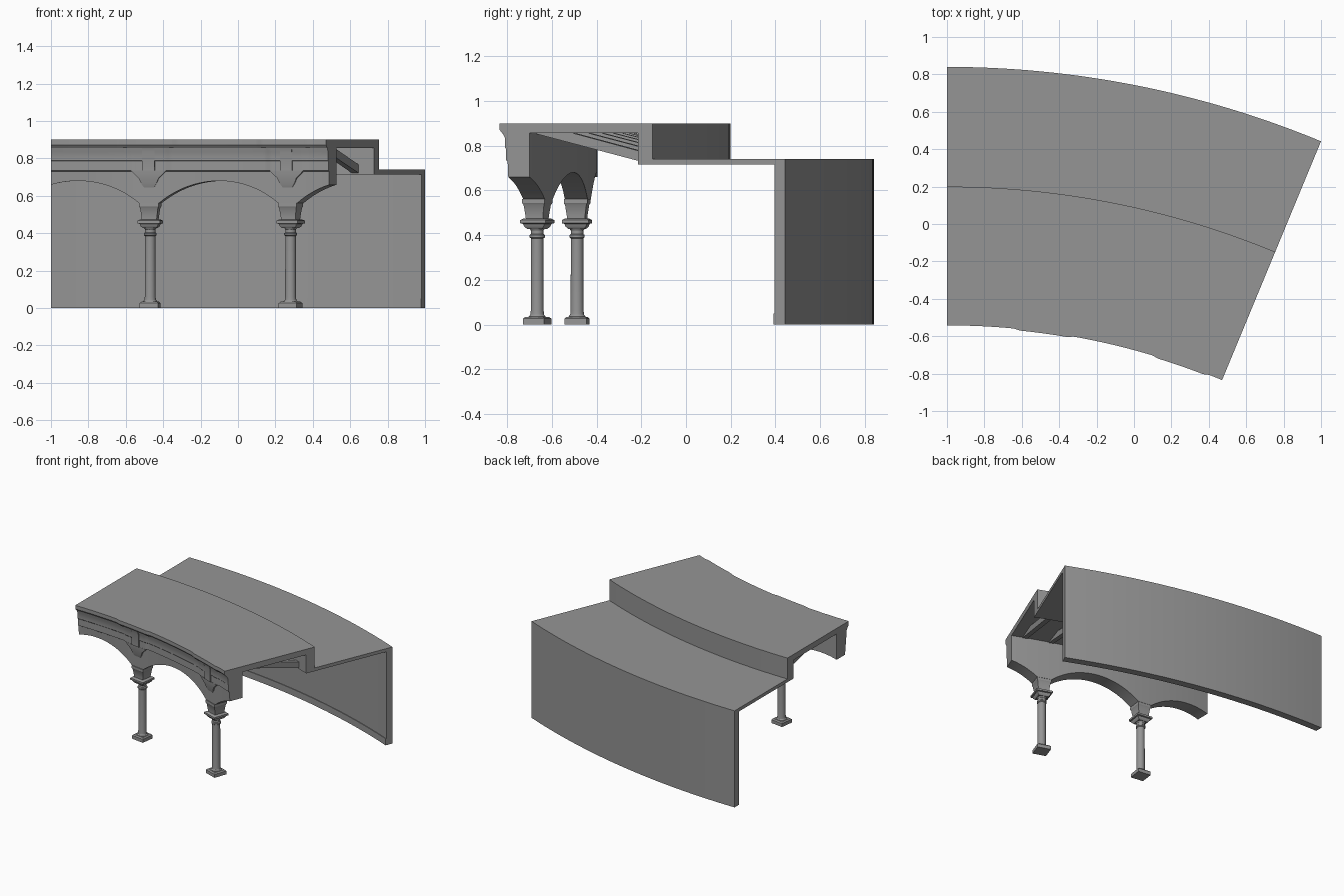
import bpy, bmesh, math

if "Cube" in bpy.data.objects:
    bpy.data.objects.remove(bpy.data.objects["Cube"])

CY = -4.386                # arc centre at (-1, CY)
SWEEP = 22.5               # degrees, measured from +y towards +x
COLS = [7.75, 19.0]        # column angles
R_COL = 3.935

# Dark grey stone
STONE = bpy.data.materials.new("grey_stone")
STONE.diffuse_color = (.3, .3, .3, 1)
STONE.use_nodes = True
STONE.node_tree.nodes["Principled BSDF"].inputs["Base Color"].default_value = STONE.diffuse_color


def polar(r, deg, z):
    t = math.radians(deg)
    return (-1 + r * math.sin(t), CY + r * math.cos(t), z)


def finish(name, bm, smooth=32):
    bmesh.ops.recalc_face_normals(bm, faces=bm.faces)
    me = bpy.data.meshes.new(name)
    bm.to_mesh(me)
    bm.free()
    me.materials.append(STONE)
    ob = bpy.data.objects.new(name, me)
    bpy.context.collection.objects.link(ob)
    bpy.ops.object.select_all(action='DESELECT')
    ob.select_set(True)
    bpy.context.view_layer.objects.active = ob
    bpy.ops.object.shade_smooth_by_angle(angle=math.radians(smooth))
    return ob


def loft(name, rings):
    """Skin a list of closed point rings and cap both ends."""
    bm = bmesh.new()
    vs = [[bm.verts.new(p) for p in ring] for ring in rings]
    n = len(vs[0])
    for a, b in zip(vs, vs[1:]):
        for i in range(n):
            j = (i + 1) % n
            bm.faces.new((a[i], a[j], b[j], b[i]))
    bm.faces.new(vs[0])
    bm.faces.new(vs[-1])
    return finish(name, bm)


def arc_sweep(name, profile, a0=0, a1=SWEEP, steps=32):
    """Sweep an (r, z) profile, or a function giving one, round the arc."""
    rings = []
    for k in range(steps + 1):
        a = a0 + (a1 - a0) * k / steps
        prof = profile(a) if callable(profile) else profile
        rings.append([polar(r, a, z) for r, z in prof])
    return loft(name, rings)


def turned(name, deg, profile, sides):
    """Stack of (half width, z) rings on a column axis; 4 sides makes squares."""
    cx, cy, _ = polar(R_COL, deg, 0)
    k = math.sqrt(2) if sides == 4 else 1
    off = math.pi / sides - math.radians(deg)
    rings = [[(cx + w * k * math.cos(off + 2 * math.pi * i / sides),
               cy + w * k * math.sin(off + 2 * math.pi * i / sides), z)
              for i in range(sides)] for w, z in profile]
    return loft(name, rings)


def from_column(a):
    """Degrees to the nearest column."""
    return abs((a - COLS[0] + 5.625) % 11.25 - 5.625)


def bump(a, half, depth):
    """Soft-edged projection above each column."""
    return depth * max(0, min(1, (half - from_column(a)) / .5))


# Stepped roof and back wall in one shell
arc_sweep("roof_and_back_wall", [
    (3.88, .90), (4.586, .90), (4.586, .74), (5.226, .74), (5.226, 0),
    (5.175, 0), (5.175, .715), (4.515, .715), (4.515, .857), (3.88, .857)])


# Cornice on the roof edge, stepping forward over the columns
def cornice_profile(a):
    r = 3.844 - bump(a, 2.4, .008)
    return [(r, .90), (3.882, .90), (3.882, .855), (r + .014, .855), (r, .872)]


arc_sweep("cornice", cornice_profile, steps=180)

# Skirting along the foot of the back wall
arc_sweep("skirting", [(5.17, 0), (5.18, 0), (5.18, .05), (5.17, .05)])


# Arcade wall with segmental arches springing from the columns
def arch_height(a):
    d = math.radians(5.625 - from_column(a)) * R_COL
    if d > .333:
        return .56
    rad = .522
    return .68 - rad + math.sqrt(rad * rad - d * d)


def arcade_profile(a):
    zb = arch_height(a)
    b = bump(a, 1.8, .008)
    return [(3.99, zb), (3.887, zb), (3.884, .73), (3.876 - b, .735),
            (3.876 - b, .785), (3.871 - b, .79), (3.871 - b, .835),
            (3.86 - b, .855), (3.86 - b, .858), (3.99, .858)]


arc_sweep("arcade_wall", arcade_profile, steps=180)

for n, c in enumerate(COLS, 1):
    # Flared bracket running down the spandrel
    rings = []
    for z, w, r in [(.645, .4, 3.885), (.665, .6, 3.878), (.695, .8, 3.872),
                    (.72, 1.2, 3.868), (.735, 1.4, 3.867)]:
        rings.append([polar(r, c - w, z), polar(r, c + w, z),
                      polar(3.90, c + w, z), polar(3.90, c - w, z)])
    loft(f"spandrel_bracket_{n}", rings)
    # Narrow pilaster under the cornice
    arc_sweep(f"frieze_pilaster_{n}", [
        (3.859, .735), (3.89, .735), (3.89, .856), (3.85, .856), (3.858, .83)],
        c - .5, c + .5, 2)

    # Column: plinth, turned shaft, abacus and impost block
    turned(f"column_plinth_{n}", c, [(.05, 0), (.05, .026), (.042, .034)], 4)
    turned(f"column_shaft_{n}", c, [
        (.038, .03), (.038, .036), (.031, .044), (.029, .06), (.028, .385),
        (.034, .39), (.034, .40), (.028, .405), (.028, .42), (.034, .428),
        (.037, .44), (.045, .455)], 24)
    turned(f"column_abacus_{n}", c, [
        (.036, .428), (.046, .438), (.05, .45), (.06, .453), (.06, .467),
        (.048, .474)], 4)
    turned(f"column_impost_{n}", c, [
        (.04, .47), (.041, .485), (.048, .535), (.053, .543), (.053, .562)], 4)

# Sloping rafters between the arcade and the step wall
for k in range(8):
    a = SWEEP / 16 * (2 * k + 1)
    arc_sweep(f"rafter_{k + 1}", [
        (3.98, .855), (4.52, .722), (4.52, .767), (4.05, .885), (3.98, .885)],
        a - .25, a + .25, 1)
